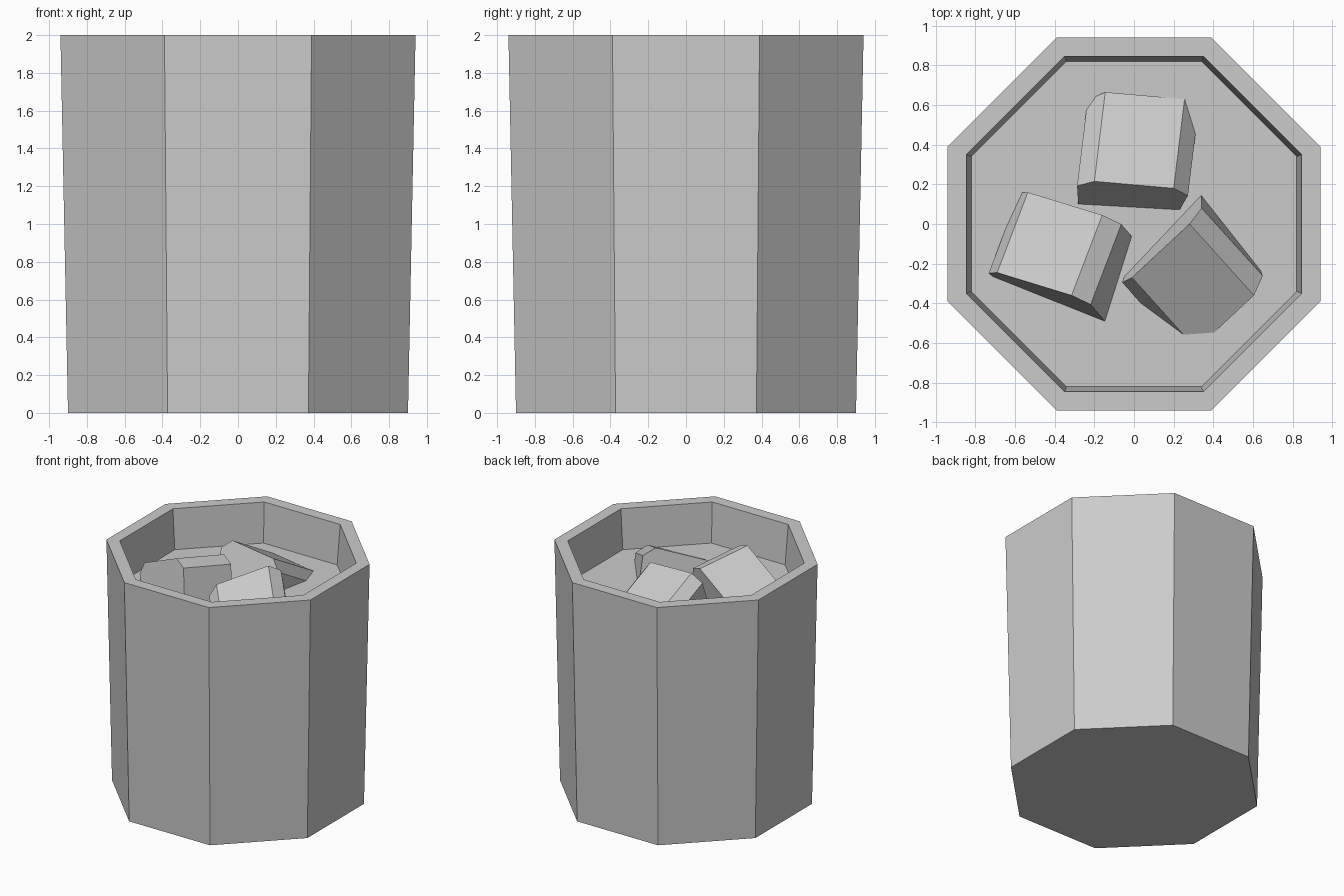
import bpy
import bmesh
import math
from mathutils import Vector

if "Cube" in bpy.data.objects:
    bpy.data.objects.remove(bpy.data.objects["Cube"], do_unlink=True)

# One plain grey for everything
grey = bpy.data.materials.new("plain_grey")
grey.use_nodes = True
colour = (0.6, 0.6, 0.6, 1)
grey.diffuse_color = colour
grey.node_tree.nodes["Principled BSDF"].inputs["Base Color"].default_value = colour

SIDES = 8
LIQUID_LEVEL = 1.67


def finish(name, bm):
    """Turn a bmesh into a flat shaded grey object."""
    bmesh.ops.recalc_face_normals(bm, faces=bm.faces)
    mesh = bpy.data.meshes.new(name)
    bm.to_mesh(mesh)
    bm.free()
    mesh.materials.append(grey)
    obj = bpy.data.objects.new(name, mesh)
    bpy.context.collection.objects.link(obj)
    return obj


def loft(name, rings):
    """Join a list of vertex rings with quads and cap both ends."""
    bm = bmesh.new()
    loops = [[bm.verts.new(co) for co in ring] for ring in rings]
    for low, high in zip(loops, loops[1:]):
        for i in range(len(low)):
            j = (i + 1) % len(low)
            bm.faces.new((low[i], low[j], high[j], high[i]))
    bm.faces.new(loops[0])
    bm.faces.new(loops[-1])
    return finish(name, bm)


def octagon(apothem, z):
    """Octagon with flat sides towards the main axes."""
    radius = apothem / math.cos(math.pi / SIDES)
    angles = [(i + 0.5) * math.tau / SIDES for i in range(SIDES)]
    return [Vector((radius * math.cos(a), radius * math.sin(a), z)) for a in angles]


def ice_cube(name, corner, across, along, taper, chamfer=0.08, depth=0.5):
    """Tilted block with chamfered long edges, narrowing downwards by taper."""
    corner, across, along = Vector(corner), Vector(across), Vector(along)
    up = across.cross(along).normalized()
    side, forward = across.normalized(), along.normalized()
    width, length = across.length, along.length
    inset = chamfer - 0.1 * depth
    profile = [(0, 0), (width, 0), (width + chamfer, chamfer),
               (width + inset, depth), (-inset, depth), (-chamfer, chamfer)]
    ends = []
    for start, sign in ((0, 1), (length, -1)):
        ends.append([corner + side * x - up * d + forward * (start + sign * taper * d)
                     for x, d in profile])
    return loft(name, ends)


# Tapered tumbler with a thick wall and a hollow inside
loft("tumbler", [octagon(0.90, 0), octagon(0.94, 2),
                 octagon(0.845, 2), octagon(0.82, LIQUID_LEVEL), octagon(0.72, 0.1)])

# Drink filling the hollow
loft("drink", [octagon(0.72, 0.1), octagon(0.82, LIQUID_LEVEL)])

# Ice cubes floating at different tilts
ice_cube("left_ice_cube", (-0.69, -0.245, 1.82), (0.375, -0.115, 0.18),
         (0.155, 0.405, -0.08), taper=0)
ice_cube("back_ice_cube", (-0.2, 0.215, 1.96), (0.4, -0.035, -0.03),
         (0.055, 0.45, -0.26), taper=0.13)
ice_cube("right_ice_cube", (0.28, 0, 1.96), (-0.29, -0.27, -0.13),
         (0.325, -0.36, -0.2), taper=0.17)
